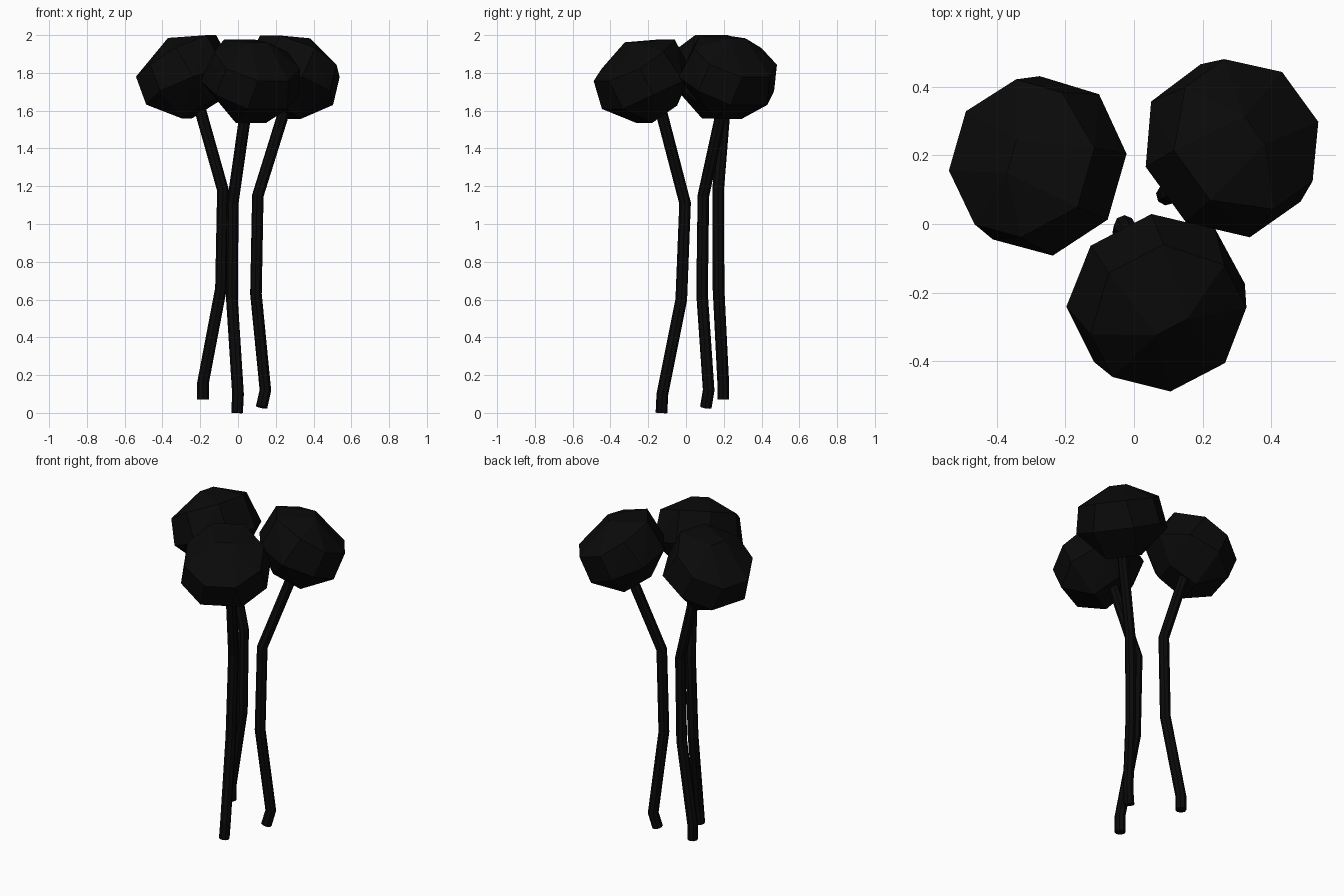
import bpy, bmesh, math
from mathutils import Matrix, Vector

if "Cube" in bpy.data.objects:
    bpy.data.objects.remove(bpy.data.objects["Cube"])

black = bpy.data.materials.new("black")
black.diffuse_color = (0.003, 0.003, 0.003, 1)
black.use_nodes = True
black.node_tree.nodes["Principled BSDF"].inputs["Base Color"].default_value = black.diffuse_color

# Half of the faceted crown: u = lean direction, v = sideways (mirrored), w = up
CROWN = [
    (.245, .09, 0), (.13, .22, .065), (.066, .248, -.074),      # front rim
    (-.115, .245, 0), (-.24, .10, .05),                         # back rim
    (-.145, .09, .22), (.08, .05, .205), (-.01, .22, .154),     # top
    (.18, .12, -.148), (-.01, .09, -.222), (-.165, .08, -.13),  # bottom
]


def finish(ob):
    ob.data.materials.clear()
    ob.data.materials.append(black)


def make_crown(name, centre, lean):
    bm = bmesh.new()
    for u, v, w in CROWN:
        bm.verts.new((u, v, w))
        bm.verts.new((u, -v, w))
    bmesh.ops.convex_hull(bm, input=bm.verts[:])
    bmesh.ops.recalc_face_normals(bm, faces=bm.faces[:])
    bm.transform(Matrix.Translation(Vector(centre)) @ Matrix.Rotation(math.radians(lean), 4, 'Z'))
    me = bpy.data.meshes.new(name)
    bm.to_mesh(me)
    bm.free()
    ob = bpy.data.objects.new(name, me)
    bpy.context.collection.objects.link(ob)
    finish(ob)


def make_trunk(name, path):
    # Eight-sided tube along a bent path
    cu = bpy.data.curves.new(name, 'CURVE')
    cu.dimensions = '3D'
    cu.bevel_depth = 0.031
    cu.bevel_resolution = 2
    cu.use_fill_caps = True
    sp = cu.splines.new('POLY')
    sp.points.add(len(path) - 1)
    for pt, co in zip(sp.points, path):
        pt.co = (*co, 1)
    sp.use_smooth = False
    ob = bpy.data.objects.new(name, cu)
    bpy.context.collection.objects.link(ob)
    bpy.ops.object.select_all(action='DESELECT')
    ob.select_set(True)
    bpy.context.view_layer.objects.active = ob
    bpy.ops.object.convert(target='MESH')
    finish(bpy.context.view_layer.objects.active)


# name, trunk path, crown centre, lean angle
TREES = [
    ("left", [(-.185, .197, .07), (-.185, .197, .16), (-.09, .172, .66),
              (-.08, .17, 1.18), (-.21, .207, 1.64)], (-.28, .175, 1.78), 164),
    ("front", [(-.005, -.13, 0), (0, -.125, .1), (-.032, -.025, .6),
               (-.028, -.005, 1.11), (.043, -.135, 1.61)], (.073, -.23, 1.757), 297.5),
    ("right", [(.125, .105, .03), (.145, .12, .12), (.095, .085, .63),
               (.105, .092, 1.15), (.255, .197, 1.63)], (.287, .227, 1.778), 36),
]
for side, path, centre, lean in TREES:
    make_trunk(side + "_trunk", path)
    make_crown(side + "_crown", centre, lean)
